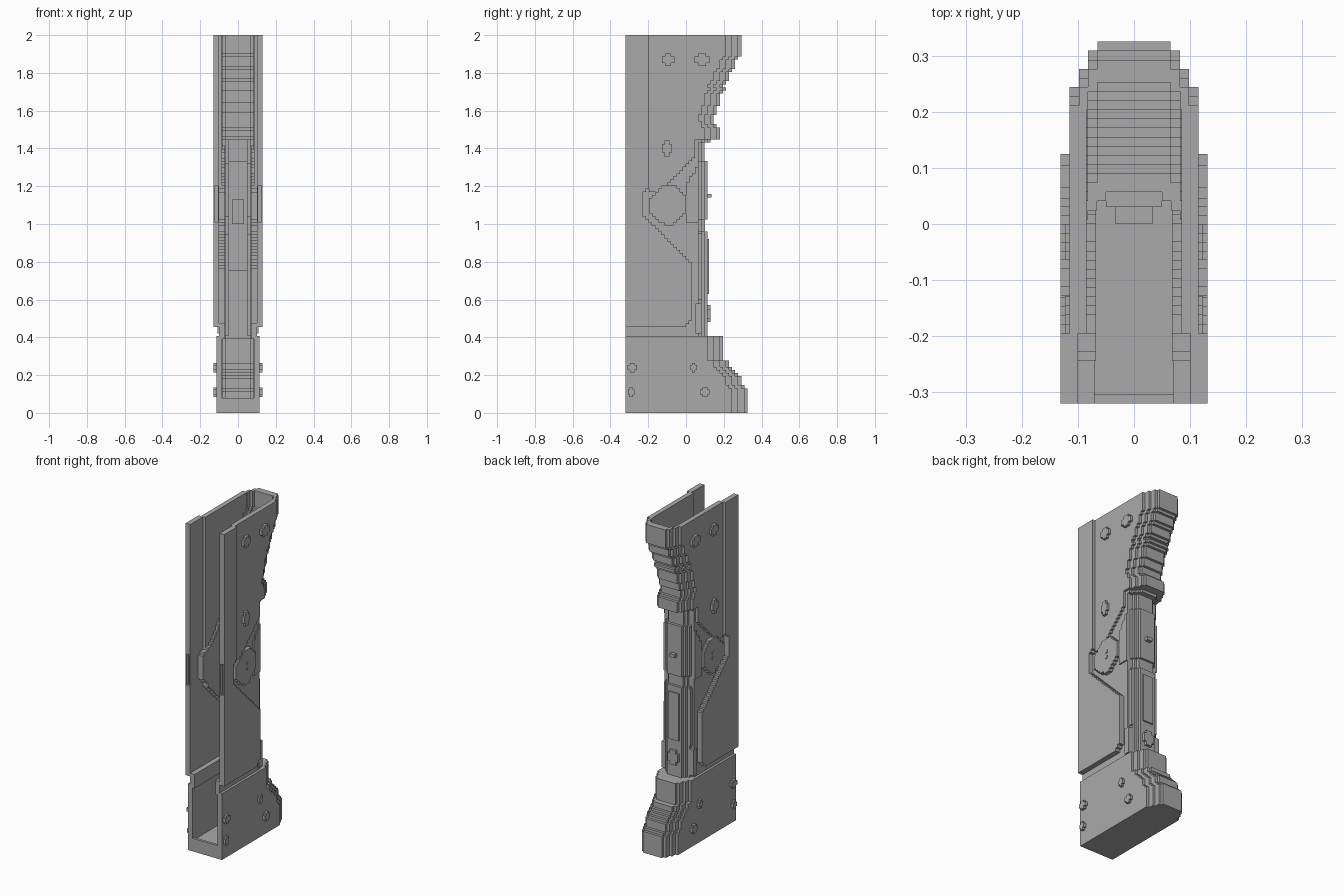
import bpy
import bmesh
from mathutils import Matrix

if "Cube" in bpy.data.objects:
    bpy.data.objects.remove(bpy.data.objects["Cube"], do_unlink=True)

V = 2 / 123  # edge of one block

grey = bpy.data.materials.new("neutral grey")
grey.use_nodes = True
grey.diffuse_color = (0.4, 0.4, 0.4, 1)
grey.node_tree.nodes["Principled BSDF"].inputs["Base Color"].default_value = (0.4, 0.4, 0.4, 1)


def build(name, boxes, mirror=True):
    """Make one object from (x0, x1, y0, y1, z0, z1) boxes, mirrored in x."""
    bm = bmesh.new()
    for x0, x1, y0, y1, z0, z1 in boxes:
        for s in ((1, -1) if mirror else (1,)):
            centre = (s * (x0 + x1) / 2, (y0 + y1) / 2, (z0 + z1) / 2)
            size = (x1 - x0, y1 - y0, z1 - z0)
            bmesh.ops.create_cube(bm, size=1, matrix=Matrix.Translation(centre) @ Matrix.Diagonal((*size, 1)))
    mesh = bpy.data.meshes.new(name)
    bm.to_mesh(mesh)
    bm.free()
    mesh.materials.append(grey)
    obj = bpy.data.objects.new(name, mesh)
    bpy.context.collection.objects.link(obj)
    return obj


def snap(v):
    return round(v / V) * V


def merge(rows):
    """Join stacked boxes that share the same footprint."""
    out = []
    for r in rows:
        if out and out[-1][:4] == r[:4] and abs(out[-1][5] - r[4]) < 1e-6:
            out[-1] = (*out[-1][:5], r[5])
        else:
            out.append(r)
    return out


def stair_plate(outline, x0, x1):
    """Fill a (y, z) outline with block rows, giving stepped edges."""
    rows = []
    for k in range(123):
        z = (k + 0.5) * V
        hits = []
        for (ya, za), (yb, zb) in zip(outline, outline[1:] + outline[:1]):
            if (za > z) != (zb > z):
                hits.append(ya + (yb - ya) * (z - za) / (zb - za))
        if hits and snap(max(hits)) > snap(min(hits)):
            rows.append((x0, x1, max(snap(min(hits)), -0.32), snap(max(hits)), k * V, (k + 1) * V))
    return merge(rows)


# Depth of the back edge by height
BACK = [(0, .32), (.13, .32), (.15, .3), (.19, .285), (.28, .21), (.285, .2), (.4, .2),
        (.41, .115), (.94, .115), (.96, .1), (1.01, .1), (1.03, .115), (1.32, .115), (1.34, .1),
        (1.435, .1), (1.445, .185), (1.49, .185), (1.51, .165), (1.56, .145),
        (1.7, .185), (1.87, .262), (1.88, .285), (2, .285)]


def back(k):
    z = min(max((k + 0.5) * V, 0), 2)
    for (za, ya), (zb, yb) in zip(BACK, BACK[1:]):
        if za <= z <= zb:
            y = ya + (yb - ya) * (z - za) / (zb - za)
            break
    if 1.58 < z < 1.86 and k % 4 < 2:  # grip ribs
        y += V * 0.7
    return snap(y)


WIDE = [(0, .065, 0), (.065, .082, V), (.082, .098, 3 * V), (.098, .115, 5 * V)]
SLIM = [(0, .05, 0), (.05, .066, V), (.066, .082, 2 * V), (.082, .1, 3 * V)]


def back_shell(k0, k1, bands):
    """Rounded back wall: one stack of blocks per band of width."""
    boxes = []
    for x0, x1, off in bands:
        rows = []
        for k in range(k0, k1):
            inner = min(back(j) for j in (max(k - 1, 0), k, min(k + 1, 122))) - off - 2.5 * V
            rows.append((x0, x1, inner, back(k) - off, k * V, (k + 1) * V))
        boxes += merge(rows)
    return boxes


K_BASE, K_GRIP = 25, 89

# Foot: floor, side walls and stepped heel
build("foot_heel", back_shell(0, K_BASE, WIDE))
walls, floor = [], []
for k in range(K_BASE):
    walls.append((.085, .115, -.32, back(k) - 5 * V, k * V, (k + 1) * V))
    if k < 4:
        floor += [(0, x1, -.32, back(k) - off, k * V, (k + 1) * V) for _, x1, off in WIDE]
build("foot_walls", merge(walls))
build("foot_floor", floor)
build("foot_front_lip", [(0, .115, -.32, -.32 + V, 0, .08)])

# Groove above the foot
build("groove_walls", [(.07, .1, -.32, .05, .39, .475)])

# Handle and upper grip
build("handle_back", back_shell(K_BASE, K_GRIP, SLIM))
build("grip_back", back_shell(K_GRIP, 123, WIDE))

# Front rails continuing into the lower cover
cover = [(-.32, 2), (-.19, 2), (-.19, 1.2), (-.23, 1.15), (-.23, 1.06), (-.19, 1.01),
         (.04, .78), (.04, .5), (0, .455), (-.32, .455)]
rail_rows = []
for x0, x1, y0, y1, z0, z1 in stair_plate(cover, .1, .131):
    rail_rows.append((x0, x1, y0 + V, y1, z0, z1))
rail_rows += [(.1, .131, -.32, -.32 + V, a, b) for a, b in ((.455, 1.01), (1.2, 2))]
rail_rows += [(a, b, -.32, -.32 + V, 1.01, 1.2) for a, b in ((.1, .107), (.124, .131))]
build("side_covers", rail_rows)

# Upper side walls, with a sloping lower edge
upper = [(-.2, 2), (-.2, 1.16), (-.13, 1.18), (.05, 1.36), (.05, 1.44), (.1, 1.44),
         (.1, 1.5), (.065, 1.56), (.105, 1.7), (.18, 1.87), (.205, 1.88), (.205, 2)]
build("upper_walls", stair_plate(upper, .085, .115))

# Recessed panels between cover and upper walls
panel = [(.066, 1.45), (-.02, 1.38), (-.15, 1.22), (-.25, 1.17), (-.25, 1.04), (-.2, .98),
         (.02, .75), (.02, .46), (.066, .46)]
build("recessed_panels", stair_plate(panel, .068, .1))

# Pivot bosses with two small studs
boss = [(-.13, 1.2), (-.05, 1.2), (0, 1.14), (0, 1.07), (-.06, 1.0), (-.12, 1.0),
        (-.2, 1.07), (-.2, 1.13)]
build("pivot_bosses", stair_plate(boss, .098, .123))
build("pivot_studs", [(.12, .127, -.093, -.077, z - .008, z + .008) for z in (1.085, 1.12)])

# Small collar plates and strips on the handle sides
collar = [(0, 1.01), (0, 1.2), (.066, 1.32), (.066, 1.01)]
build("handle_collars", stair_plate(collar, .09, .108))
build("handle_strips", [(.08, .09, .05, .085, .6, .95), (.08, .108, .05, .082, .42, .58)])

# Details on the back of the handle
build("back_plate", [(0, .034, .1, .122, .63, .92)])
build("back_button", [(0, .034, .1, .13, .5, .55), (0, .02, .1, .13, .48, .57)])
build("back_catch", [(0, .017, .1, .135, 1.14, 1.16)])

# Inner spine behind the handle
build("inner_spine", [(0, .05, .03, .1, .75, 1.33), (0, .033, .0, .1, 1.0, 1.13)])

# Cross-shaped rivets
rivets = []
for y, z, w, h in ((-.095, 1.87, .033, .033), (.085, 1.87, .04, .033), (-.1, 1.4, .026, .042),
                   (-.285, .24, .025, .025), (-.29, .11, .017, .025),
                   (.04, .24, .017, .025), (.1, .11, .025, .025)):
    rivets += [(.11, .131, y - w, y + w, z - h / 2, z + h / 2),
               (.11, .131, y - w / 2, y + w / 2, z - h, z + h)]
build("side_rivets", rivets)
